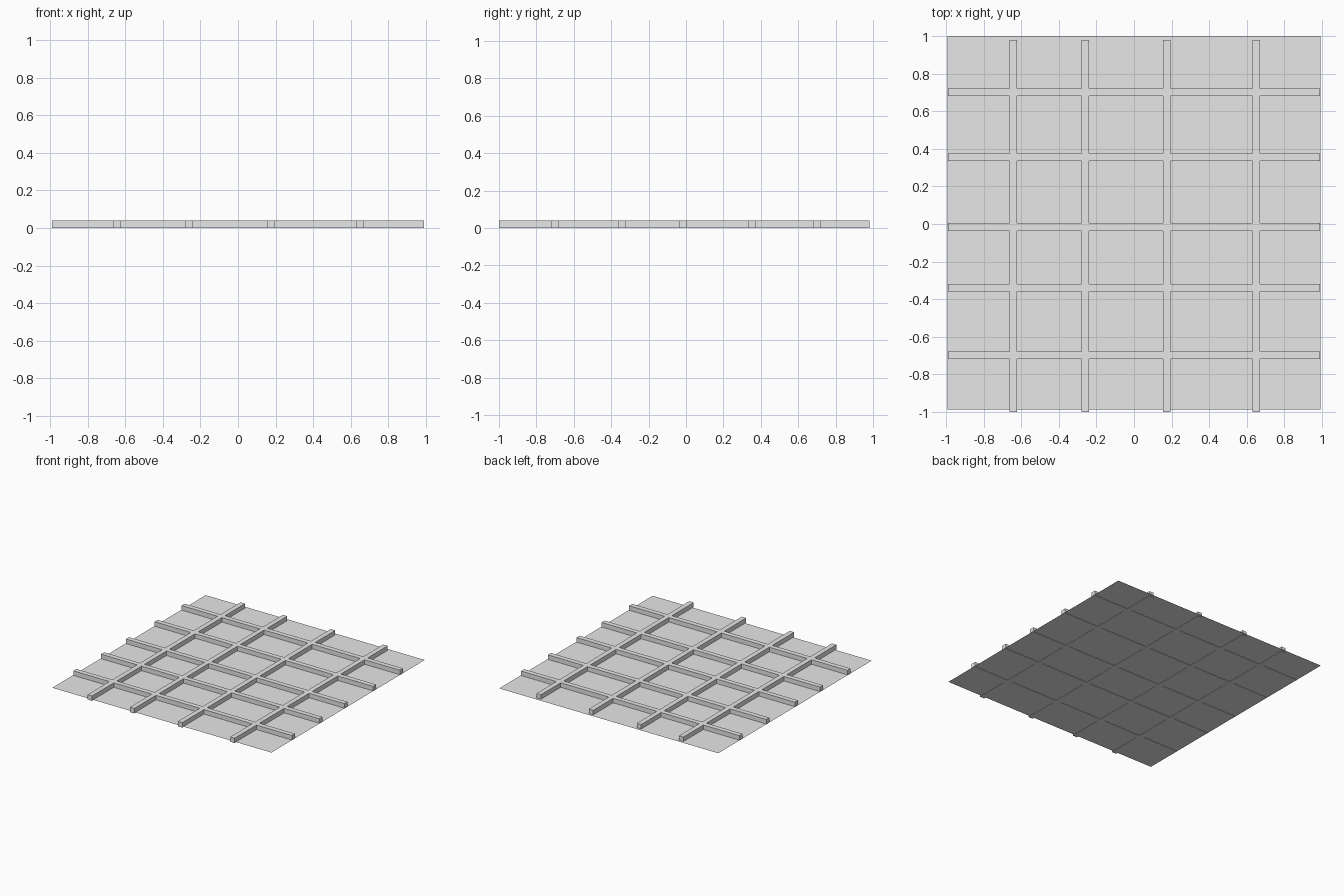
import bpy

cube = bpy.data.objects.get("Cube")
if cube:
    bpy.data.objects.remove(cube, do_unlink=True)

# Single plain grey
grey = bpy.data.materials.new("plain_grey")
grey.use_nodes = True
colour = (0.8, 0.8, 0.8, 1)
grey.diffuse_color = colour
grey.node_tree.nodes["Principled BSDF"].inputs["Base Color"].default_value = colour

BAR = 0.04        # square bar section
LENGTH = 1.98
SHEET_Z = 0.003   # bars poke slightly below the sheet


def add_bar(name, centre, size):
    bpy.ops.mesh.primitive_cube_add(size=1, location=centre)
    bar = bpy.context.object
    bar.name = name
    bar.scale = size
    bpy.ops.object.transform_apply(location=False, rotation=False, scale=True)
    bar.data.materials.append(grey)


# Thin backing sheet
bpy.ops.mesh.primitive_plane_add(size=1.986, location=(0, 0.007, SHEET_Z))
sheet = bpy.context.object
sheet.name = "backing_sheet"
sheet.data.materials.append(grey)

# Bars running front to back
for i, x in enumerate((-0.643, -0.26, 0.175, 0.65)):
    add_bar(f"long_bar_{i + 1}", (x, -0.01, BAR / 2), (BAR, LENGTH, BAR))

# Bars running side to side
for i, y in enumerate((-0.698, -0.34, -0.016, 0.355, 0.702)):
    add_bar(f"cross_bar_{i + 1}", (0, y, BAR / 2), (LENGTH, BAR, BAR))
